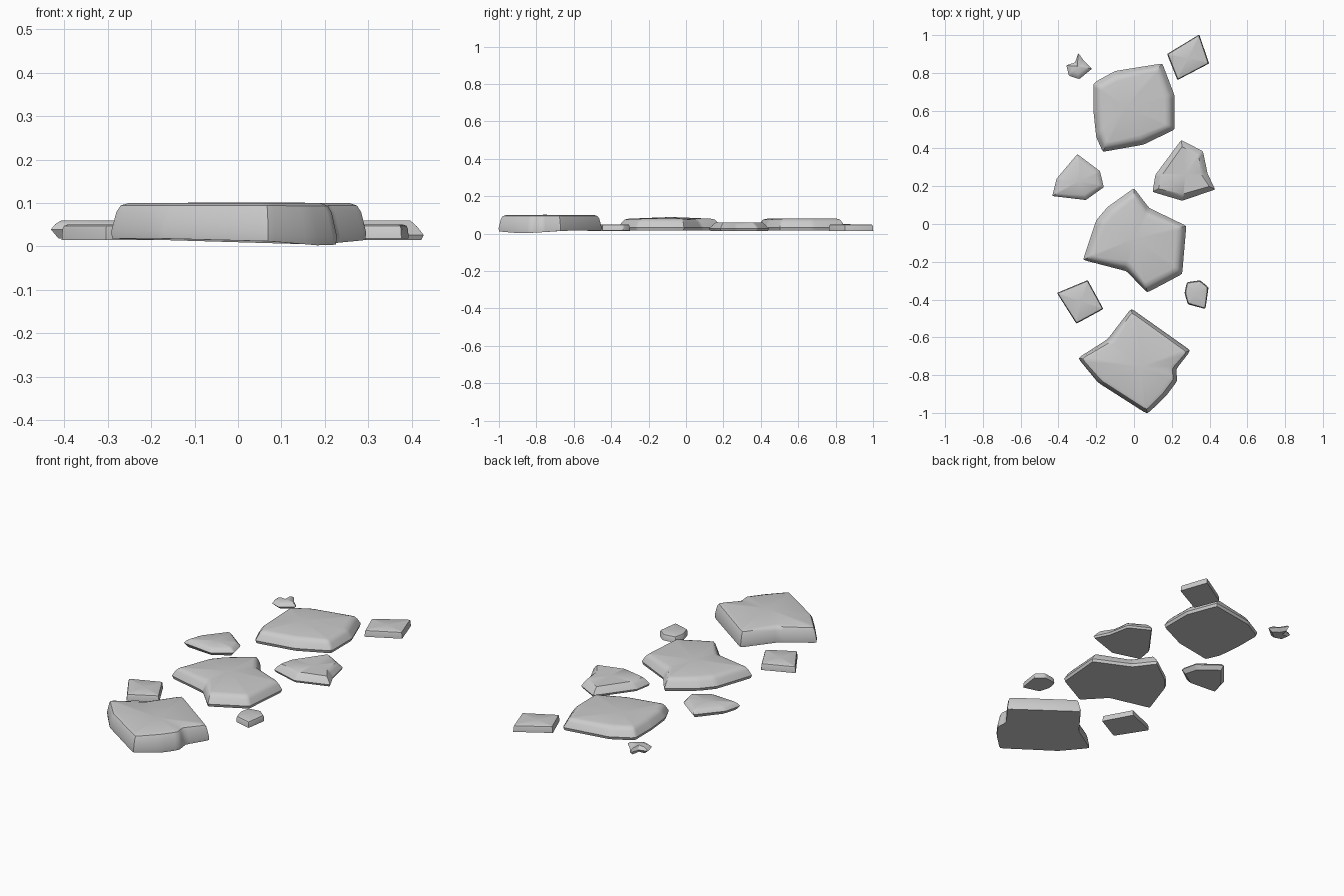
import bpy, bmesh
from mathutils import Vector

if "Cube" in bpy.data.objects:
    bpy.data.objects.remove(bpy.data.objects["Cube"])


def soften(points, cut):
    """Replace each outline corner by three points on a small curve."""
    result = []
    for i, p in enumerate(points):
        a, b = points[i - 1], points[(i + 1) % len(points)]
        start = p + (a - p).normalized() * min(cut, (a - p).length * 0.35)
        end = p + (b - p).normalized() * min(cut, (b - p).length * 0.35)
        result += [start, (start + end) * 0.15 + p * 0.7, end]
    return result


def stone(name, outline, base, top, rings, cut=0.015, dome=0.0, dip=None):
    """Slab from stacked rings: (height fraction, inward distance)."""
    pts = soften([Vector(p) for p in outline], cut)
    center = sum(pts, Vector((0, 0))) / len(pts)
    bm = bmesh.new()
    loops = []
    for h, inset in rings:
        loop = []
        for p in pts:
            d = p - center
            q = center + d * (1 - inset / d.length)
            z = base + (top - base) * h
            if dip:
                near = max(0, 1 - (p - Vector(dip)).length / 0.28)
                z -= 0.017 * near * (1 - h)
            loop.append(bm.verts.new((q.x, q.y, z)))
        loops.append(loop)
    n = len(pts)
    for low, high in zip(loops, loops[1:]):
        for i in range(n):
            j = (i + 1) % n
            bm.faces.new((low[i], low[j], high[j], high[i]))
    bm.faces.new(loops[0])
    peak = bm.verts.new((center.x, center.y, top + dome))
    for i in range(n):
        bm.faces.new((loops[-1][i], loops[-1][(i + 1) % n], peak))
    bmesh.ops.recalc_face_normals(bm, faces=bm.faces)
    mesh = bpy.data.meshes.new(name)
    bm.to_mesh(mesh)
    bm.free()
    obj = bpy.data.objects.new(name, mesh)
    bpy.context.collection.objects.link(obj)
    bpy.ops.object.select_all(action='DESELECT')
    obj.select_set(True)
    bpy.context.view_layer.objects.active = obj
    bpy.ops.object.shade_smooth_by_angle(angle=0.7)


# Edge profiles from underside to walking surface
worn = [(0, 0.006), (0.25, 0), (0.7, 0.018), (0.92, 0.032), (1, 0.055)]
thick = [(0, 0.002), (0.2, 0), (0.75, 0.012), (0.93, 0.022), (1, 0.042)]
chipped = [(0, 0.02), (0.5, 0), (0.8, 0.012), (1, 0.028)]
cut_edge = [(0, 0), (0.7, 0.002), (0.92, 0.006), (1, 0.014)]

# Three large stepping slabs
stone("back_slab", [(-.2, .755), (-.1, .81), (.15, .85), (.215, .68), (.215, .50),
                    (.05, .42), (-.165, .382), (-.2, .46), (-.215, .60), (-.215, .74)],
      .018, .08, worn, dome=.002)
stone("middle_slab", [(0, .19), (.08, .085), (.277, -.01), (.255, -.265), (.07, -.363),
                      (-.04, -.25), (-.27, -.19), (-.2, .02), (-.14, .09)],
      .018, .08, worn, dome=.009)
stone("front_slab", [(-.015, -.447), (.3, -.67), (.222, -.77), (.23, -.83), (.17, -.91),
                     (.07, -1.006), (-.19, -.84), (-.297, -.71), (-.14, -.61)],
      .018, .1, thick, cut=.022, dome=.001, dip=(.19, -.87))

# Two medium side stones
stone("left_stone", [(-.3, .37), (-.18, .28), (-.16, .195), (-.255, .127), (-.433, .148),
                     (-.41, .24)], .018, .06, chipped, cut=.01)
stone("right_stone", [(.25, .445), (.365, .385), (.39, .265), (.43, .183), (.255, .123),
                      (.098, .17), (.113, .26)], .015, .06, worn[:3] + [(1, .035)], cut=.01)

# Two square cut pavers
stone("back_paver", [(.345, 1.003), (.398, .85), (.23, .762), (.175, .9)],
      .015, .05, cut_edge, cut=.008)
stone("left_paver", [(-.245, -.297), (-.162, -.45), (-.305, -.528), (-.408, -.365)],
      .015, .05, cut_edge, cut=.008)

# Two small chips
stone("right_chip", [(.28, -.308), (.35, -.298), (.395, -.335), (.378, -.45),
                     (.285, -.425), (.267, -.365)], .018, .05, cut_edge, cut=.012)
stone("back_chip", [(-.295, .905), (-.262, .86), (-.222, .822), (-.29, .767),
                    (-.345, .785), (-.358, .84), (-.312, .855)], .018, .052, chipped, cut=.008)
